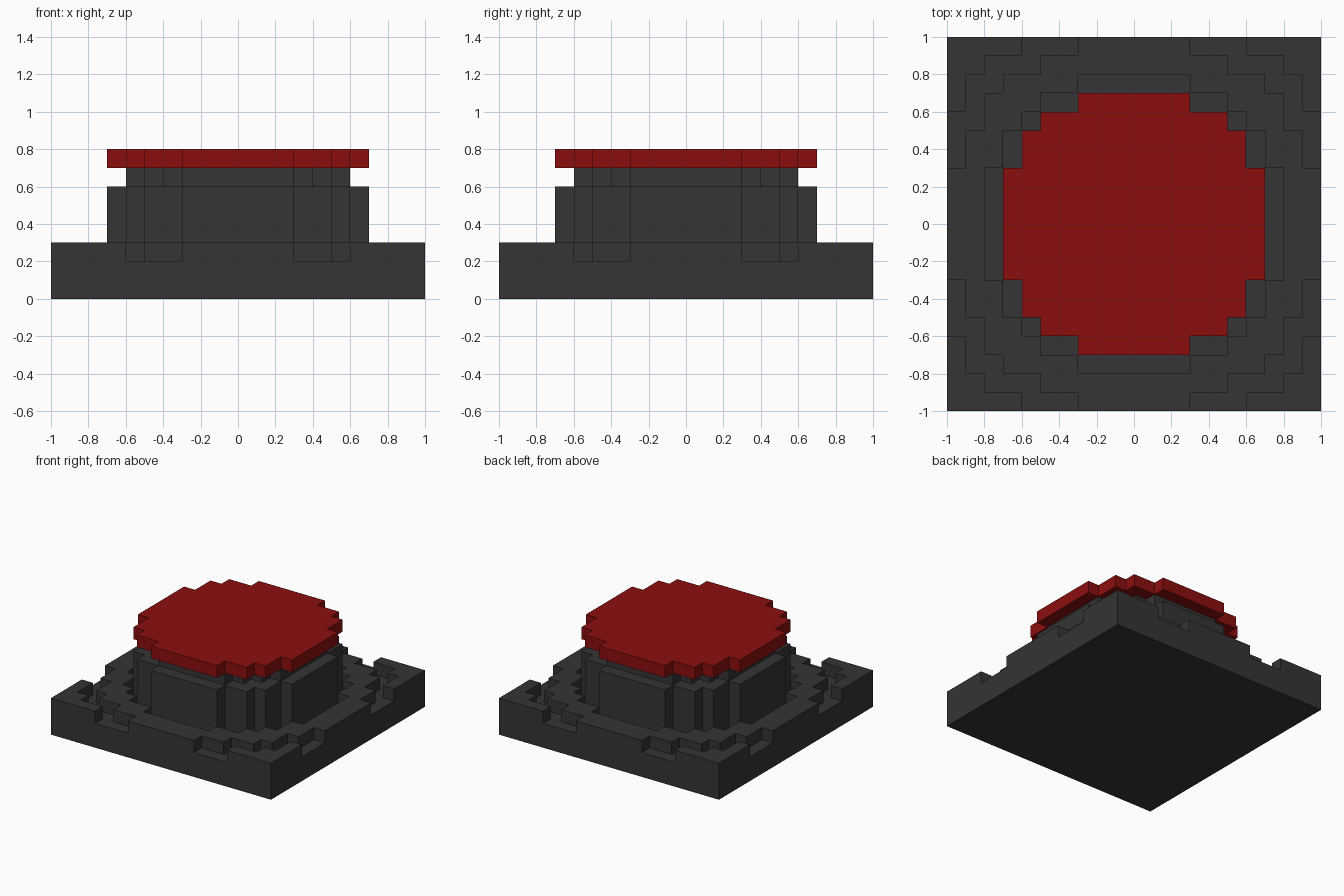
import bpy, bmesh, math

if "Cube" in bpy.data.objects:
    bpy.data.objects.remove(bpy.data.objects["Cube"])

S = 0.1  # block size


def material(name, rgb):
    m = bpy.data.materials.new(name)
    m.diffuse_color = (*rgb, 1)
    m.use_nodes = True
    m.node_tree.nodes["Principled BSDF"].inputs["Base Color"].default_value = m.diffuse_color
    return m


dark = material("dark grey", (0.035, 0.035, 0.035))
red = material("red", (0.26, 0.0045, 0.0045))


def block_part(name, r_in, r_out, z0, z1, mat):
    """Extrude every grid cell whose centre lies between two radii."""
    bm = bmesh.new()
    for i in range(-10, 10):
        for j in range(-10, 10):
            if r_in <= math.hypot((i + 0.5) * S, (j + 0.5) * S) < r_out:
                corners = [(i, j), (i + 1, j), (i + 1, j + 1), (i, j + 1)]
                bm.faces.new([bm.verts.new((x * S, y * S, z0)) for x, y in corners])
    bmesh.ops.remove_doubles(bm, verts=bm.verts[:], dist=0.001)
    # keep the bottom, extrude the top
    ext = bmesh.ops.extrude_face_region(bm, geom=bm.faces[:], use_keep_orig=True)
    top = [g for g in ext["geom"] if isinstance(g, bmesh.types.BMVert)]
    bmesh.ops.translate(bm, verts=top, vec=(0, 0, z1 - z0))
    bmesh.ops.recalc_face_normals(bm, faces=bm.faces[:])
    mesh = bpy.data.meshes.new(name)
    bm.to_mesh(mesh)
    bm.free()
    mesh.materials.append(mat)
    bpy.context.collection.objects.link(bpy.data.objects.new(name, mesh))


# square base slab, with raised plates leaving two round grooves
block_part("base_slab", 0, 9, 0, 0.2, dark)
block_part("base_corners", 1.14, 9, 0.2, 0.3, dark)
block_part("base_ring", 0.8, 1.0, 0.2, 0.3, dark)

# round housing, narrower neck and button cap
block_part("housing", 0, 0.72, 0.2, 0.6, dark)
block_part("neck", 0, 0.61, 0.6, 0.7, dark)
block_part("button_cap", 0, 0.72, 0.7, 0.8, red)
